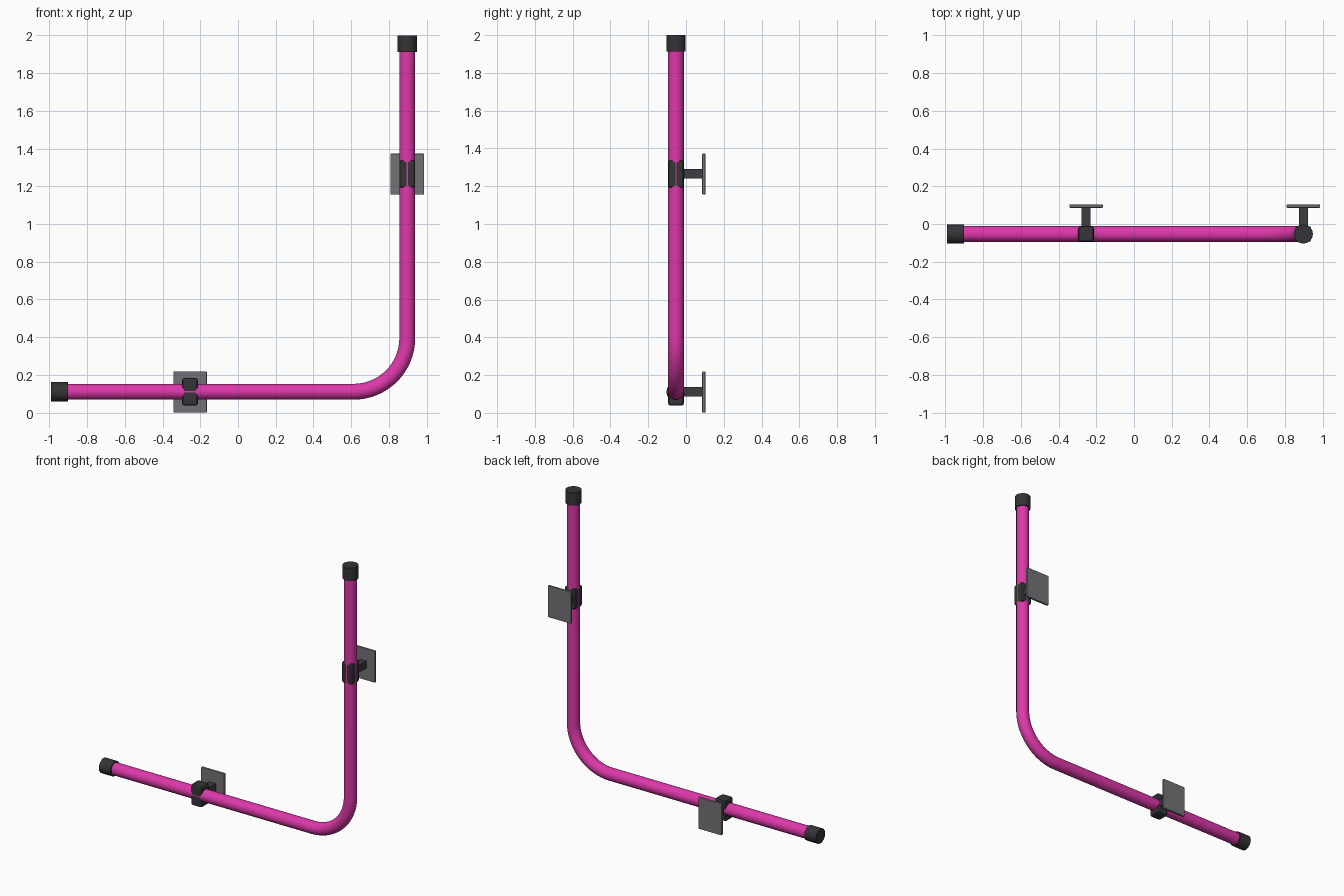
import bpy, bmesh
from math import sin, cos, pi, radians
from mathutils import Matrix, Vector

cube = bpy.data.objects.get("Cube")
if cube:
    bpy.data.objects.remove(cube)


def material(name, rgb, roughness=0.5):
    m = bpy.data.materials.new(name)
    m.use_nodes = True
    m.diffuse_color = (*rgb, 1)
    bsdf = m.node_tree.nodes["Principled BSDF"]
    bsdf.inputs["Base Color"].default_value = (*rgb, 1)
    bsdf.inputs["Roughness"].default_value = roughness
    return m


PINK = material("pink paint", (0.72, 0.04, 0.40))
RUBBER = material("dark rubber", (0.035, 0.035, 0.04))
STEEL = material("dark steel", (0.045, 0.045, 0.055))
GREY = material("grey metal", (0.17, 0.17, 0.185))

PIPE_X, PIPE_Y, PIPE_Z = 0.897, -0.053, 0.111
PIPE_R, BEND_R = 0.042, 0.285
LEFT_END, TOP_END = -0.99, 2.0


def add_mesh(name, bm, mat, smooth=False):
    mesh = bpy.data.meshes.new(name)
    bm.to_mesh(mesh)
    bm.free()
    mesh.materials.append(mat)
    obj = bpy.data.objects.new(name, mesh)
    bpy.context.collection.objects.link(obj)
    if smooth:
        bpy.ops.object.select_all(action="DESELECT")
        obj.select_set(True)
        bpy.context.view_layer.objects.active = obj
        bpy.ops.object.shade_smooth_by_angle(angle=radians(35))
    return obj


def box(name, centre, size, mat, bevel=0.0):
    bm = bmesh.new()
    bmesh.ops.create_cube(bm, size=1)
    bmesh.ops.scale(bm, vec=size, verts=bm.verts)
    if bevel:
        bmesh.ops.bevel(bm, geom=bm.edges[:], offset=bevel, segments=2,
                        profile=0.5, affect="EDGES")
    bmesh.ops.translate(bm, vec=centre, verts=bm.verts)
    return add_mesh(name, bm, mat)


def end_cap(name, centre, axis):
    bm = bmesh.new()
    turn = Vector((0, 0, 1)).rotation_difference(Vector(axis)).to_matrix().to_4x4()
    bmesh.ops.create_cone(bm, cap_ends=True, segments=16, radius1=0.051,
                          radius2=0.051, depth=0.088,
                          matrix=Matrix.Translation(centre) @ turn)
    return add_mesh(name, bm, RUBBER, smooth=True)


# Bent pipe: a ring swept along a straight run, a quarter bend and an upright
path = [(LEFT_END + 0.02, PIPE_Z, 0)]
for i in range(17):
    a = pi / 2 * i / 16
    path.append((PIPE_X - BEND_R + BEND_R * sin(a),
                 PIPE_Z + BEND_R - BEND_R * cos(a), a))
path.append((PIPE_X, TOP_END - 0.02, pi / 2))

SIDES = 24
bm = bmesh.new()
rings = []
for x, z, a in path:
    ring = []
    for k in range(SIDES):
        t = 2 * pi * k / SIDES
        across = PIPE_R * cos(t)
        ring.append(bm.verts.new((x - across * sin(a), PIPE_Y + PIPE_R * sin(t),
                                  z + across * cos(a))))
    rings.append(ring)
for r0, r1 in zip(rings, rings[1:]):
    for k in range(SIDES):
        n = (k + 1) % SIDES
        bm.faces.new((r0[k], r0[n], r1[n], r1[k]))
bm.faces.new(rings[0])
bm.faces.new(rings[-1])
bmesh.ops.recalc_face_normals(bm, faces=bm.faces)
add_mesh("bent_pipe", bm, PINK, smooth=True)

# Caps on both pipe ends
end_cap("lower_end_cap", (LEFT_END + 0.044, PIPE_Y, PIPE_Z), (-1, 0, 0))
end_cap("upper_end_cap", (PIPE_X, PIPE_Y, TOP_END - 0.044), (0, 0, 1))

# Wall mounts: clamp block, stand-off arm and back plate
for label, x, z in (("lower", -0.254, PIPE_Z), ("upper", PIPE_X, 1.265)):
    box(label + "_clamp", (x, PIPE_Y, z), (0.083, 0.083, 0.146), RUBBER, 0.012)
    box(label + "_arm", (x, 0.03, z), (0.048, 0.12, 0.05), STEEL)
    box(label + "_wall_plate", (x, 0.0945, z - 0.001), (0.178, 0.017, 0.218), GREY, 0.004)
